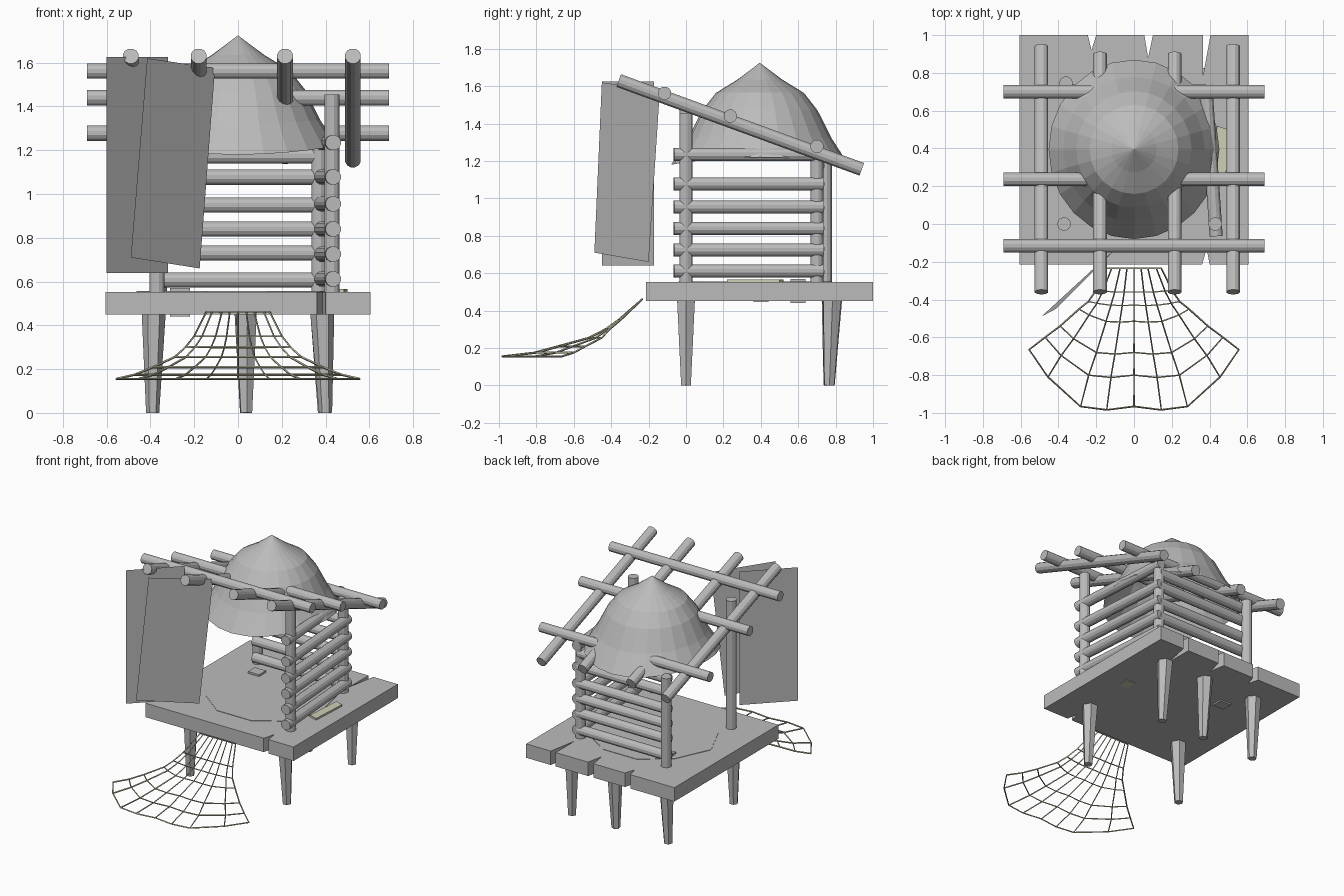
import bpy, bmesh, math
from mathutils import Vector

if "Cube" in bpy.data.objects:
    bpy.data.objects.remove(bpy.data.objects["Cube"])


def material(name, rgb):
    m = bpy.data.materials.new(name)
    m.diffuse_color = (*rgb, 1)
    m.use_nodes = True
    m.node_tree.nodes["Principled BSDF"].inputs["Base Color"].default_value = m.diffuse_color
    return m


GREY = material("weathered grey", (0.5, 0.5, 0.5))
NET = material("khaki rope", (0.5, 0.48, 0.34))
PALE = material("pale yellow", (0.62, 0.62, 0.46))


def make(name, verts, faces, mat):
    me = bpy.data.meshes.new(name)
    me.from_pydata([tuple(v) for v in verts], [], faces)
    bm = bmesh.new()
    bm.from_mesh(me)
    bmesh.ops.recalc_face_normals(bm, faces=bm.faces)
    bm.to_mesh(me)
    bm.free()
    me.materials.append(mat)
    ob = bpy.data.objects.new(name, me)
    bpy.context.collection.objects.link(ob)
    return ob


def tube(name, a, b, r1=0.036, r2=None, n=12, mat=GREY):
    """Tapered log between two points."""
    a, b = Vector(a), Vector(b)
    r2 = r1 if r2 is None else r2
    q = (b - a).to_track_quat('Z', 'Y')
    ring = [q @ Vector((math.cos(2 * math.pi * (i + .5) / n),
                        math.sin(2 * math.pi * (i + .5) / n), 0)) for i in range(n)]
    verts = [a + v * r1 for v in ring] + [b + v * r2 for v in ring]
    faces = [(i, (i + 1) % n, n + (i + 1) % n, n + i) for i in range(n)]
    faces += [tuple(range(n)), tuple(range(n, 2 * n))]
    return make(name, verts, faces, mat)


def prism(name, pts, z0, z1, mat=GREY):
    """Flat outline extruded upward."""
    n = len(pts)
    verts = [(x, y, z0) for x, y in pts] + [(x, y, z1) for x, y in pts]
    faces = [(i, (i + 1) % n, n + (i + 1) % n, n + i) for i in range(n)]
    faces += [tuple(range(n)), tuple(range(n, 2 * n))]
    return make(name, verts, faces, mat)


# platform with split plank ends
prism("platform", [(-.605, -.215), (.36, -.215), (.385, -.13), (.40, -.215), (.605, -.215),
                   (.605, 1), (.405, 1), (.365, .78), (.365, 1), (.10, 1), (.075, .88),
                   (.055, 1), (-.20, 1), (-.225, .92), (-.245, 1), (-.605, 1)], .45, .553)

# floor mat and floor patches
prism("floor_mat", [(.43 * math.cos(i * math.pi / 5) * (1 + .08 * (i % 2)),
                     .37 + .43 * math.sin(i * math.pi / 5)) for i in range(10)], .553, .556)
prism("side_patch", [(.42, .24), (.485, .22), (.50, .50), (.44, .52)], .553, .566, PALE)
prism("under_patch", [(.36, .36), (.43, .36), (.43, .44), (.36, .44)], .445, .45, PALE)
prism("floor_peg", [(-.31, .56), (-.22, .56), (-.22, .64), (-.31, .64)], .44, .57)

# tapered stilts
for i, (x, y, bx, by) in enumerate([(-.385, 0, -.39, 0), (.385, 0, .40, 0), (-.385, .78, -.39, .765),
                                    (.385, .78, .395, .765), (.035, .78, .037, .765)]):
    tube(f"stilt_{i}", (x, y, .46), (bx, by, 0), .055, .03, 6)

# corner posts
for name, x, y, top in [("front_left", -.37, 0, 1.5), ("front_right", .43, 0, 1.455),
                        ("back_left", -.36, .745, 1.21), ("back_right", .37, .70, 1.21)]:
    tube(name + "_post", (x, y, .55), (x, y, top), .036)

# log walls on the right and back
for i, z in enumerate([.612, .725, .84, .955, 1.078, 1.235]):
    tube(f"right_wall_log_{i}", (.435, -.065, z), (.38, .735, z), .036)
for i, z in enumerate([.607, .73, .84, .95, 1.077, 1.175]):
    tube(f"back_wall_log_{i}", (-.36, .705, z), (.38, .705, z), .036)

# sloping rafters and cross poles
for i, (x, y0, y1) in enumerate([(-.49, -.36, .94), (-.18, -.36, .90),
                                 (.215, -.36, .90), (.525, -.36, .94)]):
    slope = lambda y: 1.63 - (y + .36) * .365
    tube(f"rafter_{i}", (x, y0, slope(y0)), (x, y1, slope(y1)), .037)
for i, (y, z) in enumerate([(-.115, 1.562), (.237, 1.44), (.70, 1.278)]):
    tube(f"cross_pole_{i}", (-.69, y, z), (.69, y, z), .036)

# domed thatch roof, an open shell
profile = [(.12, 1.635), (.235, 1.565), (.305, 1.475), (.375, 1.33), (.452, 1.20)]
N = 24
verts = [(0, .395, 1.725)]
for r, z in profile:
    for k in range(N):
        a = 2 * math.pi * k / N
        rim = (r / .452) ** 4
        verts.append((r * math.cos(a), .395 + r * math.sin(a) * (1 + .05 * rim),
                      z + .02 * rim * math.cos(2 * a)))
faces = [(0, 1 + k, 1 + (k + 1) % N) for k in range(N)]
for j in range(len(profile) - 1):
    for k in range(N):
        a, b = 1 + j * N + k, 1 + j * N + (k + 1) % N
        faces.append((a, a + N, b + N, b))
dome = make("thatch_dome", verts, faces, GREY)
for p in dome.data.polygons:
    if p.normal.z < 0:
        p.flip()

# hanging cloth panels
make("cloth_back", [(-.60, -.45, 1.625), (-.32, -.17, 1.625), (-.32, -.17, .64), (-.60, -.45, .64)],
     [(0, 1, 2, 3)], GREY)
make("cloth_front", [(-.415, -.45, 1.62), (-.105, -.14, 1.575), (-.175, -.20, .66), (-.49, -.49, .71)],
     [(0, 1, 2, 3)], GREY)

# fishing net fanned out from the platform edge
rows = [(.145, -.235, -.235, .46), (.20, -.35, -.36, .35), (.24, -.41, -.43, .30), (.29, -.45, -.515, .255),
        (.39, -.54, -.68, .208), (.47, -.60, -.80, .175), (.555, -.665, -.965, .155)]
half = [(0, 1), (.26, 1.06), (.51, 1.0), (.82, .48), (1, 0)]
cols = [(-x, f) for x, f in half[:0:-1]] + half
verts = [(sx * x, sy + (cy - sy) * f, z) for sx, sy, cy, z in rows for x, f in cols]
C = len(cols)
faces = [(j * C + k, j * C + k + 1, (j + 1) * C + k + 1, (j + 1) * C + k)
         for j in range(len(rows) - 1) for k in range(C - 1)]
net = make("fishing_net", verts, faces, NET)
w = net.modifiers.new("strands", 'WIREFRAME')
w.thickness = .011
w.use_boundary = True
w.use_even_offset = False
